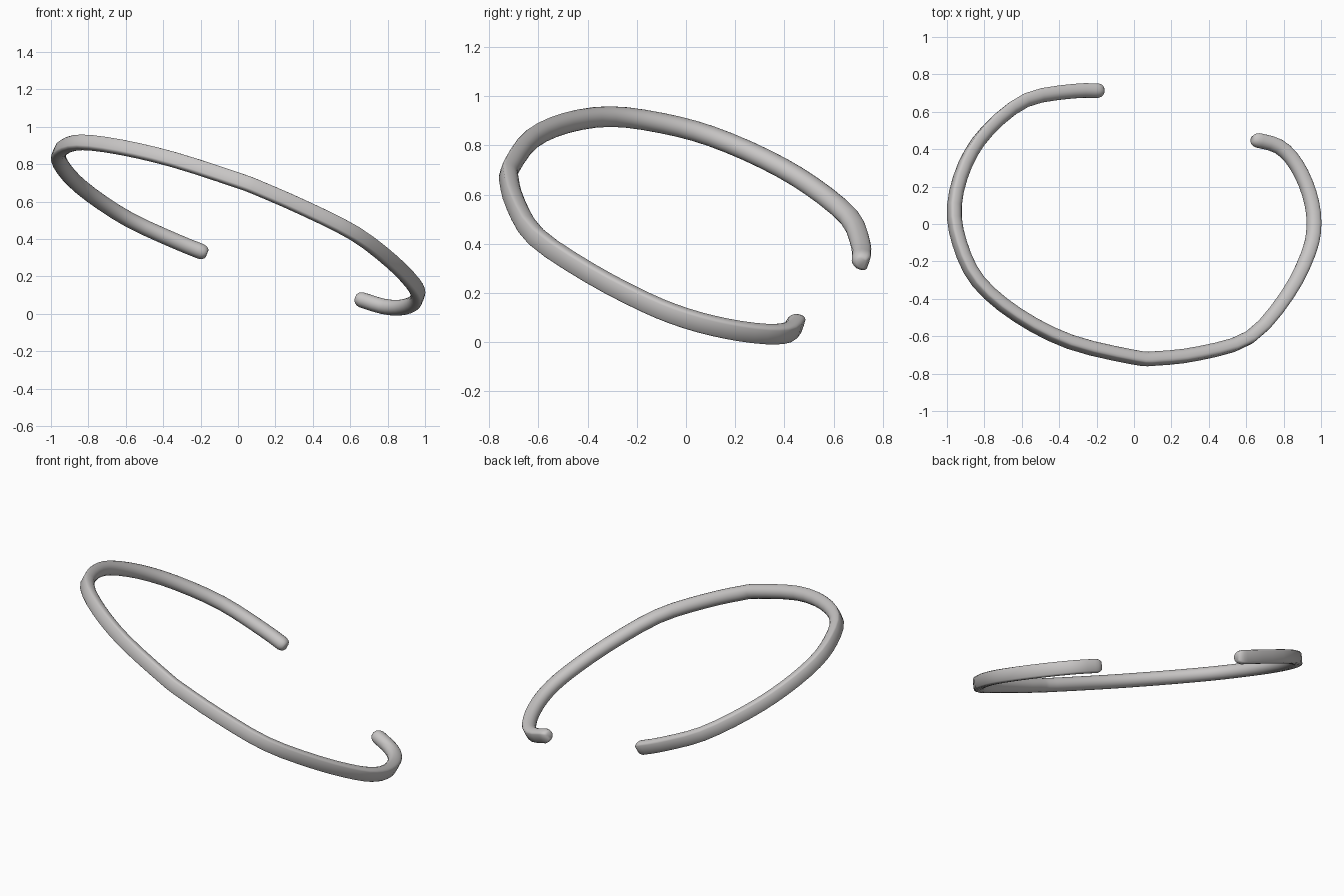
import bpy, bmesh, math
from mathutils import Vector

if "Cube" in bpy.data.objects:
    bpy.data.objects.remove(bpy.data.objects["Cube"])

# Centre line seen from above; the hoop lies in one tilted plane
path = [(-.165, .71), (-.33, .708), (-.58, .66), (-.78, .503), (-.90, .32), (-.958, .10),
        (-.93, -.10), (-.83, -.305), (-.62, -.485), (-.34, -.628), (0, -.71), (.12, -.717),
        (.35, -.69), (.62, -.605), (.815, -.385), (.93, -.16), (.96, 0), (.935, .16),
        (.865, .315), (.77, .413), (.63, .452)]
normal = Vector((.40, .32, 1)).normalized()
ctrl = [Vector((x, y, .484 - .40 * x - .32 * y)) for x, y in path]

# D-shaped section (outward, along plane normal): flat outside, round inside
section = [(.029, -.036), (.034, -.029), (.035, 0), (.034, .029), (.029, .036), (.018, .040)]
section += [(.003 - .040 * math.sin(t), .040 * math.cos(t))
            for t in (math.pi * i / 10 for i in range(11))] + [(.018, -.040)]


def smooth_path(p, n):
    """Catmull-Rom through the control points."""
    p = [2 * p[0] - p[1]] + p + [2 * p[-1] - p[-2]]
    out = []
    for a, b, c, d in zip(p, p[1:], p[2:], p[3:]):
        for i in range(n):
            t = i / n
            out.append(.5 * (2 * b + (c - a) * t + (2 * a - 5 * b + 4 * c - d) * t * t
                             + (3 * b - a - 3 * c + d) * t ** 3))
    return out + [p[-2]]


pts = smooth_path(ctrl, 3)
tang = [(pts[min(i + 1, len(pts) - 1)] - pts[max(i - 1, 0)]).normalized() for i in range(len(pts))]

# Stations along the hoop, with softened ends
tip = [(0, .5), (.006, .72), (.016, .88), (.032, 1)]
stations = [(pts[0] + tang[0] * d, tang[0], s) for d, s in tip]
stations += [(p, t, 1) for p, t in zip(pts[1:-1], tang[1:-1])]
stations += [(pts[-1] - tang[-1] * d, tang[-1], s) for d, s in reversed(tip)]

bm = bmesh.new()
rings = []
for p, t, s in stations:
    out = normal.cross(t).normalized() * -1      # path runs counter-clockwise
    rings.append([bm.verts.new(p + (out * u + normal * v) * s) for u, v in section])
n = len(section)
for a, b in zip(rings, rings[1:]):
    for i in range(n):
        j = (i + 1) % n
        bm.faces.new((a[i], a[j], b[j], b[i]))
bm.faces.new(rings[0])
bm.faces.new(rings[-1])
bmesh.ops.recalc_face_normals(bm, faces=bm.faces)
mesh = bpy.data.meshes.new("open_hoop")
bm.to_mesh(mesh)
bm.free()

hoop = bpy.data.objects.new("open_hoop", mesh)
bpy.context.collection.objects.link(hoop)
grey = bpy.data.materials.new("grey metal")
grey.diffuse_color = (.58, .565, .56, 1)
grey.use_nodes = True
grey.node_tree.nodes["Principled BSDF"].inputs["Base Color"].default_value = grey.diffuse_color
mesh.materials.append(grey)
bpy.context.view_layer.objects.active = hoop
hoop.select_set(True)
bpy.ops.object.shade_smooth_by_angle(angle=math.radians(42))
